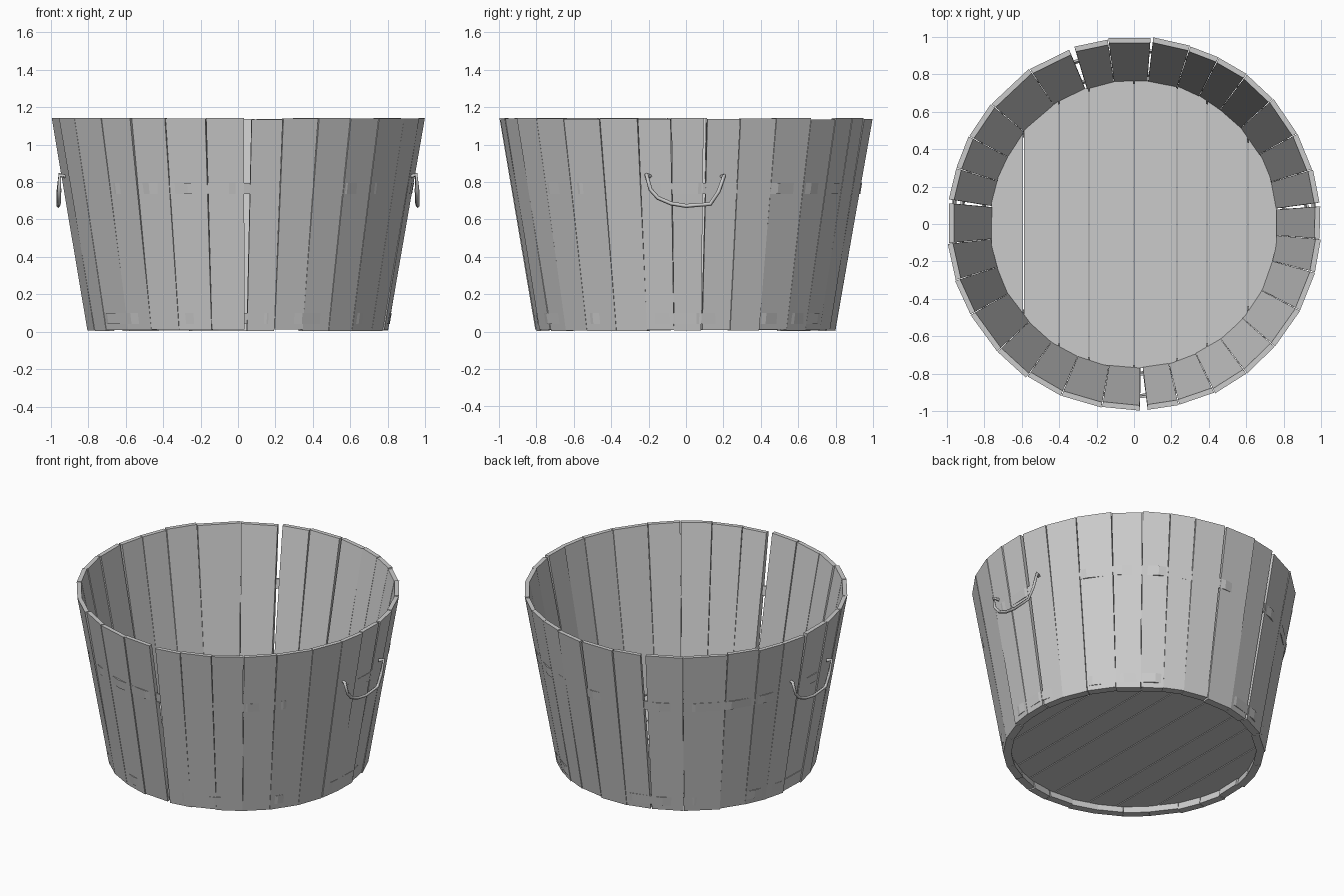
import bpy, bmesh, math, random
from mathutils import Vector

if "Cube" in bpy.data.objects:
    bpy.data.objects.remove(bpy.data.objects["Cube"])

random.seed(4)
H, R_BOT, R_TOP = 1.138, 0.805, 1.0
T_BOT, T_TOP = 0.05, 0.028


def obj_from_bm(name, bm):
    bmesh.ops.recalc_face_normals(bm, faces=bm.faces)
    me = bpy.data.meshes.new(name)
    bm.to_mesh(me)
    bm.free()
    ob = bpy.data.objects.new(name, me)
    bpy.context.collection.objects.link(ob)
    return ob


def polar(r, deg, z):
    a = math.radians(deg)
    return Vector((r * math.cos(a), r * math.sin(a), z))


def prism(bm, lower, upper):
    # closed solid between two matching loops
    lo = [bm.verts.new(p) for p in lower]
    up = [bm.verts.new(p) for p in upper]
    n = len(lo)
    bm.faces.new(lo[::-1])
    bm.faces.new(up)
    for i in range(n):
        bm.faces.new((lo[i], lo[(i + 1) % n], up[(i + 1) % n], up[i]))


# wall staves of uneven width: seam angles and the wider gaps
seams = [-87, -76, -64.5, -53, -41, -27.5, -15, -4.6, 6.0, 17, 29, 42, 53, 63, 72.5,
         84.5, 98, 109.5, 124, 140, 152, 162.5, 173, 186, 197.5, 209, 223, 235, 247, 260, 273]
gaps = {-87: 1.2, 273: 1.2, 6.0: 0.6, 109.5: 0.9, 173: 0.6, 84.5: 0.4}
for i, (a, b) in enumerate(zip(seams, seams[1:])):
    bm = bmesh.new()
    ga, gb = gaps.get(a, 0.12), gaps.get(b, 0.12)
    loops = []
    for r, z, k, t in ((R_BOT, 0.008, 0.4, T_BOT), (R_TOP, H, 1.0, T_TOP)):
        r += random.uniform(-0.005, 0.002)
        z += random.uniform(-0.005, 0.005)
        s, e = a + ga * k, b - gb * k
        twist = random.uniform(-0.003, 0.003)
        loops.append([polar(r + twist, s, z), polar(r - twist, e, z),
                      polar(r - twist - t, e, z), polar(r + twist - t, s, z)])
    prism(bm, *loops)
    obj_from_bm(f"stave_{i + 1:02d}", bm)

# recessed floor boards clipped to a disc
cuts = [-0.765, -0.59, -0.4, -0.24, 0.0, 0.23, 0.39, 0.61, 0.765]
RF = 0.77
for i, (x0, x1) in enumerate(zip(cuts, cuts[1:])):
    bm = bmesh.new()
    g = 0.003
    xs = [x0 + g + (x1 - x0 - 2 * g) * k / 4 for k in range(5)]
    ys = [math.sqrt(RF * RF - x * x) for x in xs]
    ring = [(x, -y) for x, y in zip(xs, ys)] + [(x, y) for x, y in zip(xs[::-1], ys[::-1])]
    prism(bm, [(x, y, 0.055) for x, y in ring], [(x, y, 0.085) for x, y in ring])
    obj_from_bm(f"floor_board_{i + 1}", bm)


# flat hoops, mostly sunk into the staves
def hoop(name, z, h, n=26):
    bm = bmesh.new()
    rings = []
    for j in range(n):
        d = 360 * j / n + 4
        dr = random.uniform(-0.009, 0.003)
        pts = []
        for dz, off in ((-h, 0), (h, 0), (h, -0.012), (-h, -0.012)):
            r = R_BOT + (R_TOP - R_BOT) * (z + dz) / H
            pts.append(bm.verts.new(polar(r + off + dr, d, z + dz)))
        rings.append(pts)
    for j in range(n):
        p, q = rings[j], rings[(j + 1) % n]
        for k in range(4):
            bm.faces.new((p[k], q[k], q[(k + 1) % 4], p[(k + 1) % 4]))
    obj_from_bm(name, bm)


hoop("upper_hoop", 0.765, 0.03)
hoop("lower_hoop", 0.07, 0.03)

# sagging rope handles
path = [(-0.19, 0.925, 0.83), (-0.212, 0.952, 0.84), (-0.19, 0.958, 0.76), (-0.15, 0.958, 0.715),
        (-0.08, 0.958, 0.685), (0.0, 0.96, 0.672), (0.13, 0.958, 0.682), (0.175, 0.955, 0.75),
        (0.205, 0.952, 0.835), (0.19, 0.925, 0.83)]
for side, name in ((1, "right_handle"), (-1, "left_handle")):
    cu = bpy.data.curves.new(name, "CURVE")
    cu.dimensions = "3D"
    cu.bevel_depth = 0.011
    cu.bevel_resolution = 0
    cu.use_fill_caps = True
    sp = cu.splines.new("POLY")
    sp.points.add(len(path) - 1)
    for p, (y, x, z) in zip(sp.points, path):
        p.co = (side * x, side * y, z, 1)
    bpy.context.collection.objects.link(bpy.data.objects.new(name, cu))
